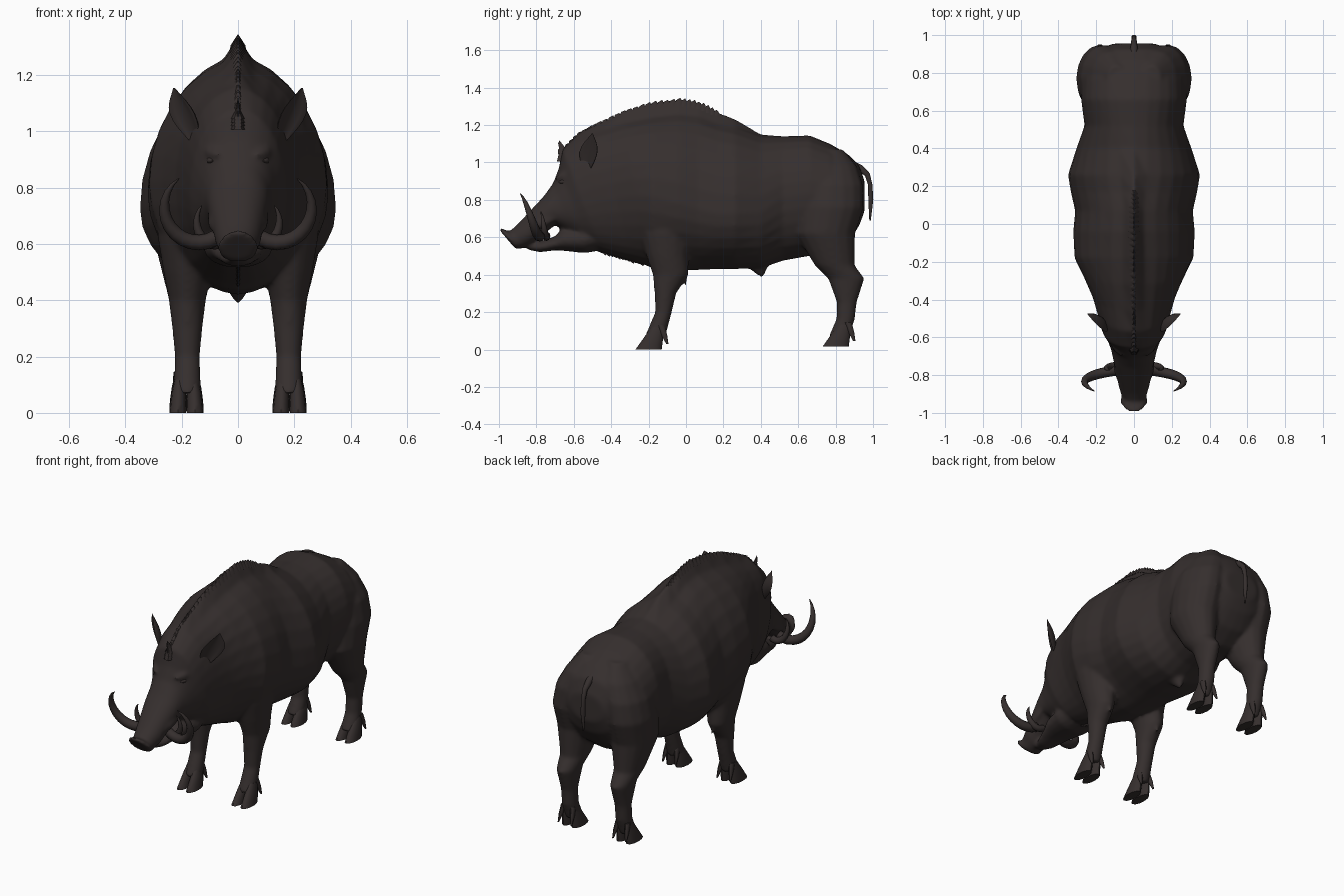
import bpy, bmesh, math, random
from mathutils import Vector

if "Cube" in bpy.data.objects:
    bpy.data.objects.remove(bpy.data.objects["Cube"])

random.seed(4)
hide = bpy.data.materials.new("dark brown hide")
hide.diffuse_color = (0.036, 0.028, 0.027, 1)
hide.use_nodes = True
hide.node_tree.nodes["Principled BSDF"].inputs["Base Color"].default_value = hide.diffuse_color


def skin(name, rings):
    """Join a list of equal point rings into a closed, smooth tube."""
    bm = bmesh.new()
    vs = [[bm.verts.new(p) for p in r] for r in rings]
    n = len(vs[0])
    for a, b in zip(vs, vs[1:]):
        for i in range(n):
            bm.faces.new((a[i], a[(i + 1) % n], b[(i + 1) % n], b[i]))
    bm.faces.new(vs[0])
    bm.faces.new(vs[-1][::-1])
    bmesh.ops.recalc_face_normals(bm, faces=bm.faces)
    me = bpy.data.meshes.new(name)
    bm.to_mesh(me)
    bm.free()
    ob = bpy.data.objects.new(name, me)
    bpy.context.collection.objects.link(ob)
    me.materials.append(hide)
    bpy.ops.object.select_all(action='DESELECT')
    bpy.context.view_layer.objects.active = ob
    ob.select_set(True)
    bpy.ops.object.shade_smooth_by_angle(angle=math.radians(50))
    return ob


def section(yt, zt, yb, zb, w, n=28):
    """Cross-section between a top and a bottom point; shape and ridge follow the position."""
    level = .45 - .1 * math.exp(-((yt - .15) / .25) ** 2) + (.07 if yt > .5 else 0)
    power = .85 + .37 * math.exp(-(yt / .38) ** 2)
    ridge = max(0, .07 * (1 - ((yt + .1) / .52) ** 2))
    pts = []
    for i in range(n):
        t = math.tau * i / n
        c, s = math.cos(t), math.sin(t)
        x = w * math.copysign(abs(c) ** power, c)
        k = level + (1 - level) * s if s > 0 else level + level * s
        drop = ridge * s if 0 < s < .999 else 0
        pts.append((x, yb + (yt - yb) * k, zb + (zt - zb) * k - drop))
    return pts


def column(name, rows, s, n=16):
    """Upright limb from rows of x, y, z, half width, half depth."""
    return skin(name, [[(s * (x + rx * math.cos(math.tau * i / n)),
                         y + ry * math.sin(math.tau * i / n), z)
                        for i in range(n)] for x, y, z, rx, ry in rows])


def tube(name, pts, radii, n=10):
    """Round tube along a path."""
    rings = []
    for i, p in enumerate(pts):
        d = (pts[min(i + 1, len(pts) - 1)] - pts[max(i - 1, 0)]).normalized()
        u = d.cross(Vector((0, 1, .1))).normalized()
        v = d.cross(u)
        rings.append([p + radii[i] * (u * math.cos(math.tau * k / n) + v * math.sin(math.tau * k / n))
                      for k in range(n)])
    return skin(name, rings)


def tusk(name, s, cx, cz, rx, rz, y, dy, thick, end):
    """Tapered tusk bent along an elliptical arc."""
    pts, radii = [], []
    for i in range(13):
        q = i / 12
        a = math.radians(-120 + (end + 120) * q)
        pts.append(Vector((s * (cx + rx * math.cos(a)), y + dy * q ** 1.5, cz + rz * math.sin(a))))
        radii.append(thick * (1 - q ** 2.5) + .002)
    tube(name, pts, radii)


# Head: sloping sections (top y, top z, bottom y, bottom z, half width)
head = [(-1, .642, -.915, .542, .058), (-.99, .65, -.9, .535, .072), (-.945, .63, -.865, .545, .066),
        (-.9, .67, -.83, .56, .08), (-.76, .82, -.7, .665, .108), (-.71, .89, -.62, .62, .122),
        (-.68, .97, -.52, .56, .145), (-.66, 1.07, -.45, .52, .172), (-.57, 1.16, -.37, .495, .195),
        (-.46, 1.215, -.3, .475, .222), (-.32, 1.28, -.23, .455, .27)]
# Trunk: upright sections (y, top, bottom, half width)
trunk = [(-.18, 1.32, .435, .315), (-.04, 1.338, .42, .322), (.07, 1.32, .425, .312), (.17, 1.27, .43, .335),
         (.26, 1.235, .43, .35), (.4, 1.15, .435, .305), (.52, 1.14, .475, .262), (.66, 1.145, .5, .28),
         (.77, 1.1, .5, .275), (.865, 1.045, .57, .24), (.925, .985, .66, .185), (.955, .9, .74, .11)]
fused = [skin("body", [section(*r) for r in head] + [section(y, t, y, b, w) for y, t, b, w in trunk])]

# Lower jaw
jaw = [(-.845, .562, .533, .03), (-.78, .578, .52, .058), (-.7, .605, .53, .085),
       (-.66, .65, .528, .1), (-.54, .68, .515, .125), (-.4, .72, .54, .1)]
fused.append(skin("lower_jaw", [section(y, t, y, b, w, 16) for y, t, b, w in jaw]))

# Leg rows: y, z, half width, half depth
front = [(-.08, .98, .04, .06), (-.1, .78, .11, .14), (-.11, .62, .105, .14), (-.1, .5, .085, .112),
         (-.082, .4, .066, .096), (-.11, .3, .054, .058), (-.12, .2, .045, .045), (-.165, .07, .05, .055)]
rear = [(.77, 1.07, .05, .07), (.775, .98, .1, .14), (.775, .88, .122, .172), (.772, .76, .126, .178),
        (.745, .62, .12, .16), (.795, .45, .078, .107), (.857, .38, .06, .098), (.86, .25, .045, .053),
        (.853, .16, .045, .05), (.815, .065, .05, .055)]

for s, side in ((1, "left"), (-1, "right")):
    # Legs with cloven hooves and dew claws
    for part, rows, hy, hz in (("front", front, -.2, 0), ("rear", rear, .8, .015)):
        fused.append(column(f"{part}_leg_{side}", [(.18 - .35 * max(0, r[1] - .82), *r) for r in rows], s))
        for k in (-.031, .031):
            column(f"{part}_hoof_{side}",
                   [(.183 + k * (1 - q * .2), hy + .05 * q, hz + .12 * q,
                     .03 - .012 * q * q, .07 - .035 * q) for q in (1, .6, .25, 0)], s, 12)
            column(f"{part}_dew_claw_{side}",
                   [(.183 + k * (1 + .4 * q), hy + .065 + .035 * q, hz + .13 - .1 * q,
                     .015 - .011 * q * q, .02 - .014 * q * q) for q in (0, .5, 1)], s, 8)

    # Large curved tusk and small lower tusk
    tusk(f"tusk_{side}", s, .14, .73, .122, .125, -.775, -.11, .026, 55)
    tusk(f"small_tusk_{side}", s, .085, .68, .062, .08, -.745, -.03, .018, 45)

    # Cupped ear
    rings = []
    u, v = Vector((.68, .73, 0)), Vector((.73, -.68, 0))
    for k in range(9):
        q = k / 8
        w = .068 * (.42 + .58 * math.sin(math.pi * q * .95)) * (1 - q ** 4 * .9)
        c = Vector((.152 + .075 * q, -.525 + .025 * q, .97 + .185 * q))
        ring = []
        for i in range(14):
            a = math.tau * i / 14
            p = c + u * w * math.cos(a) + v * w * (.18 * math.sin(a) + .4 * (math.cos(a) ** 2 - .5))
            ring.append((s * p.x, p.y, p.z))
        rings.append(ring)
    skin(f"ear_{side}", rings)

    # Eye, brow and lip bulge
    for name, a, b, r in (("eye", (.09, -.68, .895), (.108, -.635, .899), .013),
                          ("brow", (.07, -.7, .915), (.122, -.6, .935), .022),
                          ("lip_bulge", (.06, -.86, .64), (.1, -.7, .7), .028)):
        a, b = Vector((s * a[0], *a[1:])), Vector((s * b[0], *b[1:]))
        ob = tube(f"{name}_{side}", [a.lerp(b, i / 4) for i in range(5)],
                  [r * (.25 + .75 * math.sin(math.pi * i / 4)) for i in range(5)], 8)
        if name != "eye":
            fused.append(ob)

    # Hair fringe behind the front leg
    fused.append(column("elbow_fringe", [(.175, -.02 + .01 * i, .5 - .085 * i, .03 - .013 * i, .04 - .017 * i)
                                         for i in range(3)], s, 8))

# Tail
tail = [(.87, 1.0), (.93, .97), (.97, .935), (.985, .88), (.988, .8), (.984, .69)]
tube("tail", [Vector((0, *p)) for p in tail], [.02, .02, .015, .012, .014, .004])

# Belly sheath
fused.append(column("belly_sheath", [(0, .37 + .018 * i, .47 - .042 * i, .06 - .027 * i, .08 - .035 * i)
                                     for i in range(3)], 1, 10))

# Fuse trunk, head, jaw and legs into one continuous skin
bpy.ops.object.select_all(action='DESELECT')
for ob in fused:
    ob.select_set(True)
body = fused[0]
bpy.context.view_layer.objects.active = body
bpy.ops.object.join()
body.name = "body"
body.modifiers.clear()
rm = body.modifiers.new("fuse", 'REMESH')
rm.mode, rm.voxel_size, rm.use_smooth_shade = 'VOXEL', .01, True
sm = body.modifiers.new("soften", 'SMOOTH')
sm.factor, sm.iterations = .5, 10


def bristles(name, path, count, size, lean, sign):
    """Row of short flat hair tufts along a line in the middle plane."""
    for i in range(count):
        q = (i + .5) / count * (len(path) - 1)
        k = int(q)
        a, b = Vector(path[k]), Vector(path[k + 1])
        y, z = a.lerp(b, q - k)
        h = size * random.uniform(.6, 1.2)
        column(name, [(0, y, z - sign * .03, .028, .028), (0, y, z, .009, .018),
                      (0, y + lean * h, z + sign * h, .001, .002)], 1, 6)


# Hair along the crest, forehead and throat
crest = [(r[0], r[1] - .005) for r in head[7:] + trunk[:4]]
throat = [(r[2], r[3] + .005) for r in head[6:]]
bristles("mane_bristles", crest, 30, .012, .6, 1)
bristles("forelock", [(-.668, 1.03), (-.655, 1.08)], 4, .04, -.5, 1)
bristles("throat_bristles", throat, 16, .016, .6, -1)
